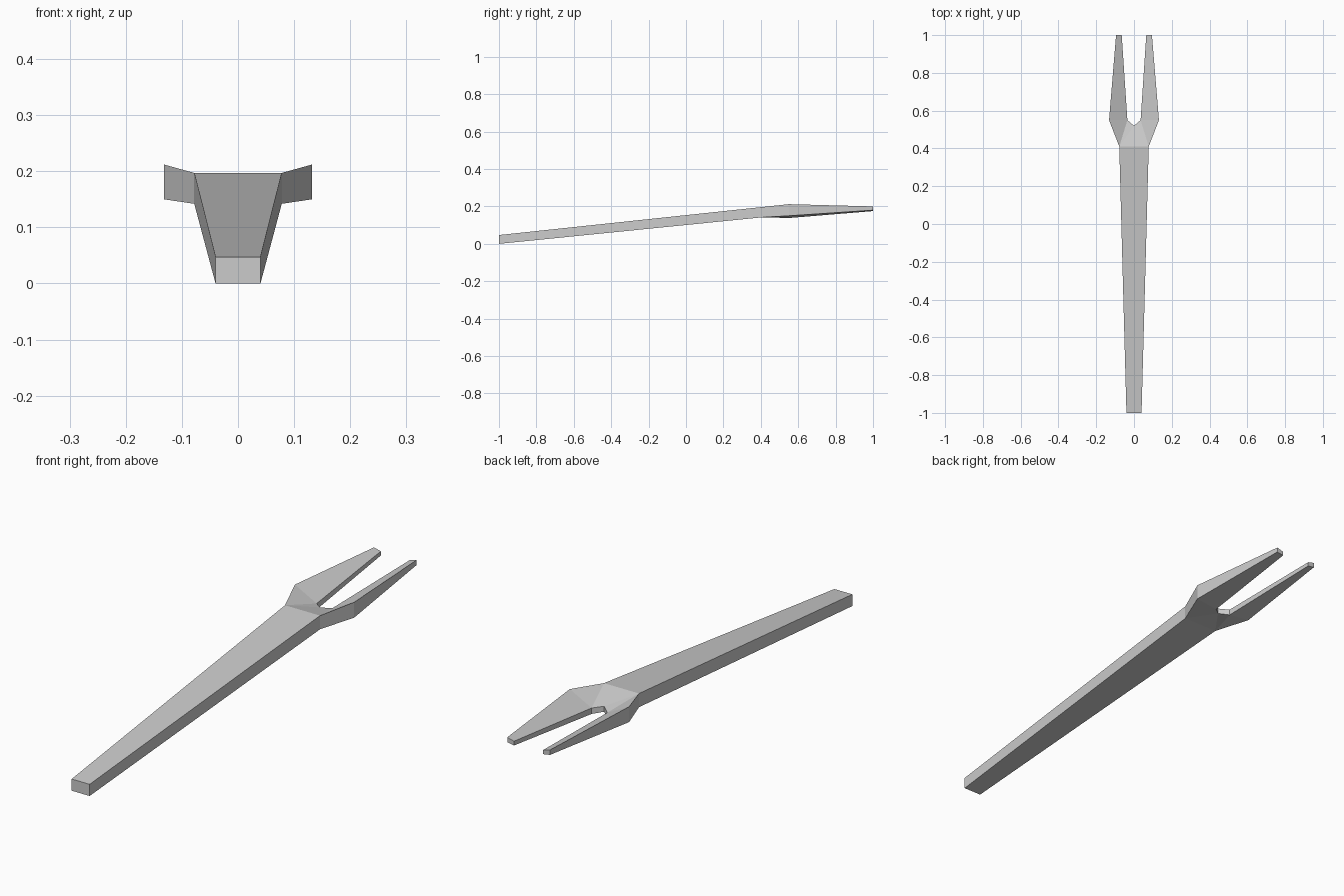
import bpy
import bmesh

cube = bpy.data.objects.get("Cube")
if cube:
    bpy.data.objects.remove(cube, do_unlink=True)

# Plain grey metal
grey = bpy.data.materials.new("grey metal")
grey.use_nodes = True
colour = (0.6, 0.6, 0.6, 1.0)
grey.diffuse_color = colour
grey.node_tree.nodes["Principled BSDF"].inputs["Base Color"].default_value = colour

# Edge points of the left half: (x, y, top z, bottom z)
END_IN, END_OUT = (0, -1, 0.047, 0), (0.04, -1, 0.047, 0)
NECK_IN, NECK_OUT = (0, 0.41, 0.197, 0.142), (0.078, 0.41, 0.197, 0.142)
CROTCH = (0, 0.52, 0.167, 0.145)
ROOT_IN, ROOT_OUT = (0.035, 0.55, 0.162, 0.138), (0.132, 0.55, 0.212, 0.15)
TIP_IN, TIP_OUT = (0.065, 1, 0.192, 0.175), (0.095, 1, 0.2, 0.18)

# Cross-sections from handle end to prong tip; repeated points fan into triangles
stations = [(END_IN, END_OUT), (NECK_IN, NECK_OUT), (CROTCH, NECK_OUT),
            (ROOT_IN, NECK_OUT), (ROOT_IN, ROOT_OUT), (TIP_IN, TIP_OUT)]

bm = bmesh.new()
verts = {}


def corner(point, top):
    key = (point, top)
    if key not in verts:
        x, y, high, low = point
        verts[key] = bm.verts.new((x, y, high if top else low))
    return verts[key]


def add_face(corners):
    unique = list(dict.fromkeys(corners))
    if len(unique) > 2:
        bm.faces.new(unique)


def add_wall(a, b):
    add_face([corner(a, True), corner(b, True), corner(b, False), corner(a, False)])


for (in_a, out_a), (in_b, out_b) in zip(stations, stations[1:]):
    # Top and bottom skins
    for top in (True, False):
        add_face([corner(p, top) for p in (in_a, out_a, out_b, in_b)])
    # Outer side, and inner side where the prongs part
    if out_a != out_b:
        add_wall(out_a, out_b)
    if in_a != in_b and in_b[0] > 0:
        add_wall(in_a, in_b)

# End caps
add_wall(END_IN, END_OUT)
add_wall(TIP_IN, TIP_OUT)

# Mirror the half across the centre line
half = bm.verts[:] + bm.edges[:] + bm.faces[:]
bmesh.ops.mirror(bm, geom=half, axis='X', merge_dist=0.0005)
bmesh.ops.remove_doubles(bm, verts=bm.verts[:], dist=0.0005)
bmesh.ops.recalc_face_normals(bm, faces=bm.faces[:])

mesh = bpy.data.meshes.new("two_prong_fork")
bm.to_mesh(mesh)
bm.free()
mesh.materials.append(grey)
fork = bpy.data.objects.new("two_prong_fork", mesh)
bpy.context.collection.objects.link(fork)
